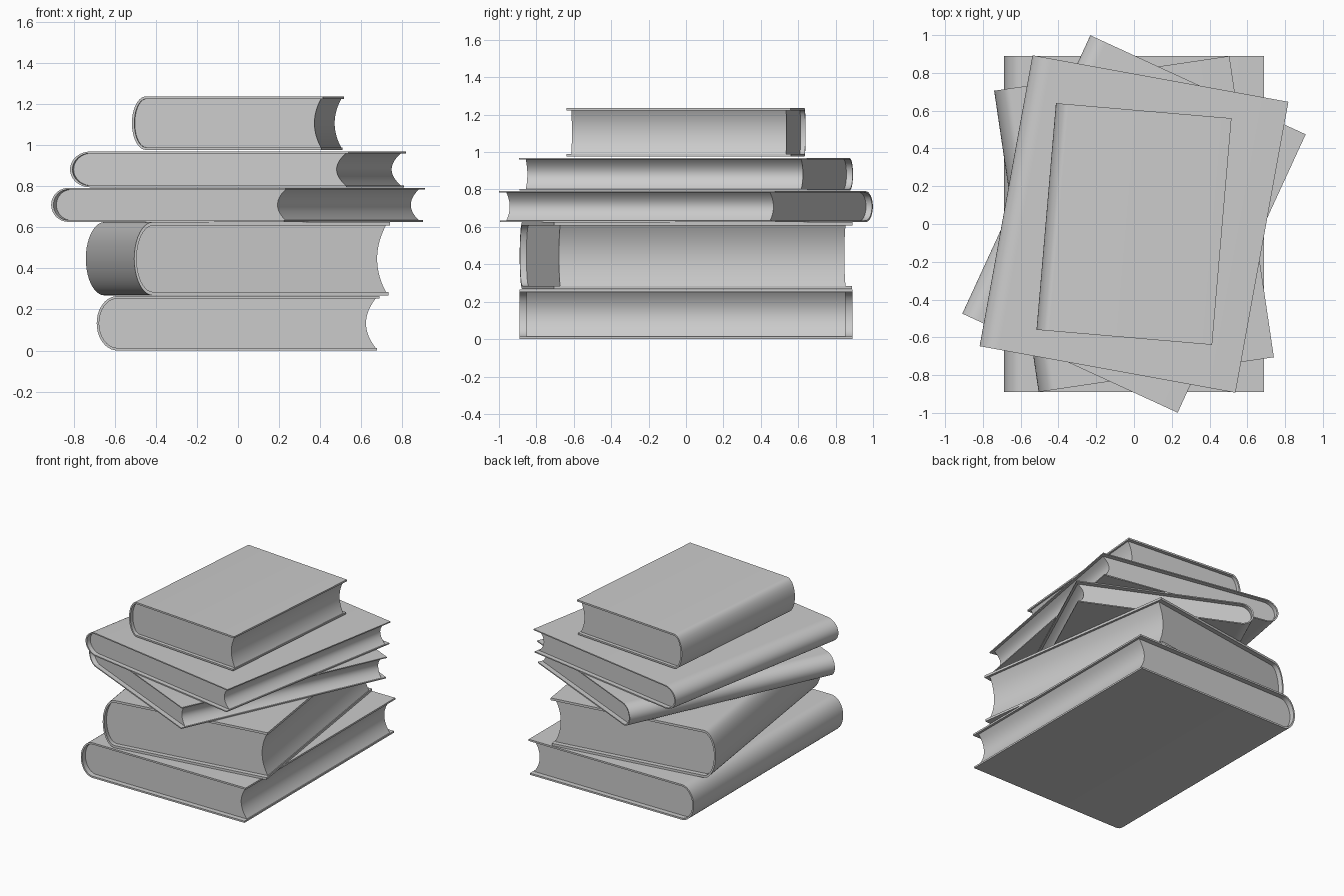
import bpy, bmesh
from math import sin, cos, pi, radians

if "Cube" in bpy.data.objects:
    bpy.data.objects.remove(bpy.data.objects["Cube"])

# name, width, length, z bottom, z top, rotation in degrees
BOOKS = [
    ("bottom_book", 1.375, 1.780, 0.000, 0.265, 0.0),
    ("thick_book", 1.259, 1.612, 0.268, 0.625, 8.4),
    ("thin_book", 1.255, 1.622, 0.626, 0.791, -24.7),
    ("wide_book", 1.377, 1.565, 0.794, 0.968, -10.3),
    ("top_book", 0.933, 1.204, 0.976, 1.236, -4.9),
]
SEG = 20


def spine_arc(cx, rx, rz, mid):
    """Half ellipse bulging to -x, from top to bottom."""
    return [(cx - rx * sin(pi * i / SEG), mid + rz * cos(pi * i / SEG))
            for i in range(SEG + 1)]


def extrude_profile(name, profile, length, angle):
    """Extrude an XZ outline along y, centred, and turn it about z."""
    bm = bmesh.new()
    face = bm.faces.new([bm.verts.new((x, -length / 2, z)) for x, z in profile])
    ext = bmesh.ops.extrude_face_region(bm, geom=[face])["geom"]
    verts = [g for g in ext if isinstance(g, bmesh.types.BMVert)]
    bmesh.ops.translate(bm, verts=verts, vec=(0, length, 0))
    if len(bm.faces) == len(profile) + 1:      # close the front if it was consumed
        bmesh.ops.holes_fill(bm, edges=bm.edges[:], sides=0)
    bmesh.ops.recalc_face_normals(bm, faces=bm.faces[:])
    mesh = bpy.data.meshes.new(name)
    bm.to_mesh(mesh)
    bm.free()
    obj = bpy.data.objects.new(name, mesh)
    bpy.context.collection.objects.link(obj)
    obj.rotation_euler.z = radians(angle)
    bpy.ops.object.select_all(action='DESELECT')
    obj.select_set(True)
    bpy.context.view_layer.objects.active = obj
    bpy.ops.object.shade_smooth_by_angle(angle=radians(35))
    return obj


for name, w, length, z0, z1, angle in BOOKS:
    h, mid = z1 - z0, (z0 + z1) / 2
    t = 0.048 * h                      # cover thickness
    bulge = 0.073 * w
    cx = -w / 2 + bulge                # where the rounded spine begins
    right_top, right_bottom = w / 2, w / 2 - 0.0075 * w
    inner = spine_arc(cx, bulge - 0.012, h / 2 - t, mid)

    # Cover: boards and rounded spine as one C-shaped outline
    cover = [(right_top, z1)] + spine_arc(cx, bulge, h / 2, mid)
    cover += [(right_bottom, z0), (right_bottom, z0 + t)]
    cover += inner[::-1] + [(right_top, z1 - t)]
    extrude_profile(name + "_cover", cover, length, angle)

    # Pages: rounded at the spine, hollowed along the fore edge
    end, dip = w / 2 - 0.013 * w, 0.034 * w
    fore = []
    for i in range(SEG + 1):
        u = 2 * i / SEG - 1
        fore.append((end - dip * (1 - u * u), mid + u * (h / 2 - t)))
    extrude_profile(name + "_pages", inner + fore, length * 0.957, angle)
